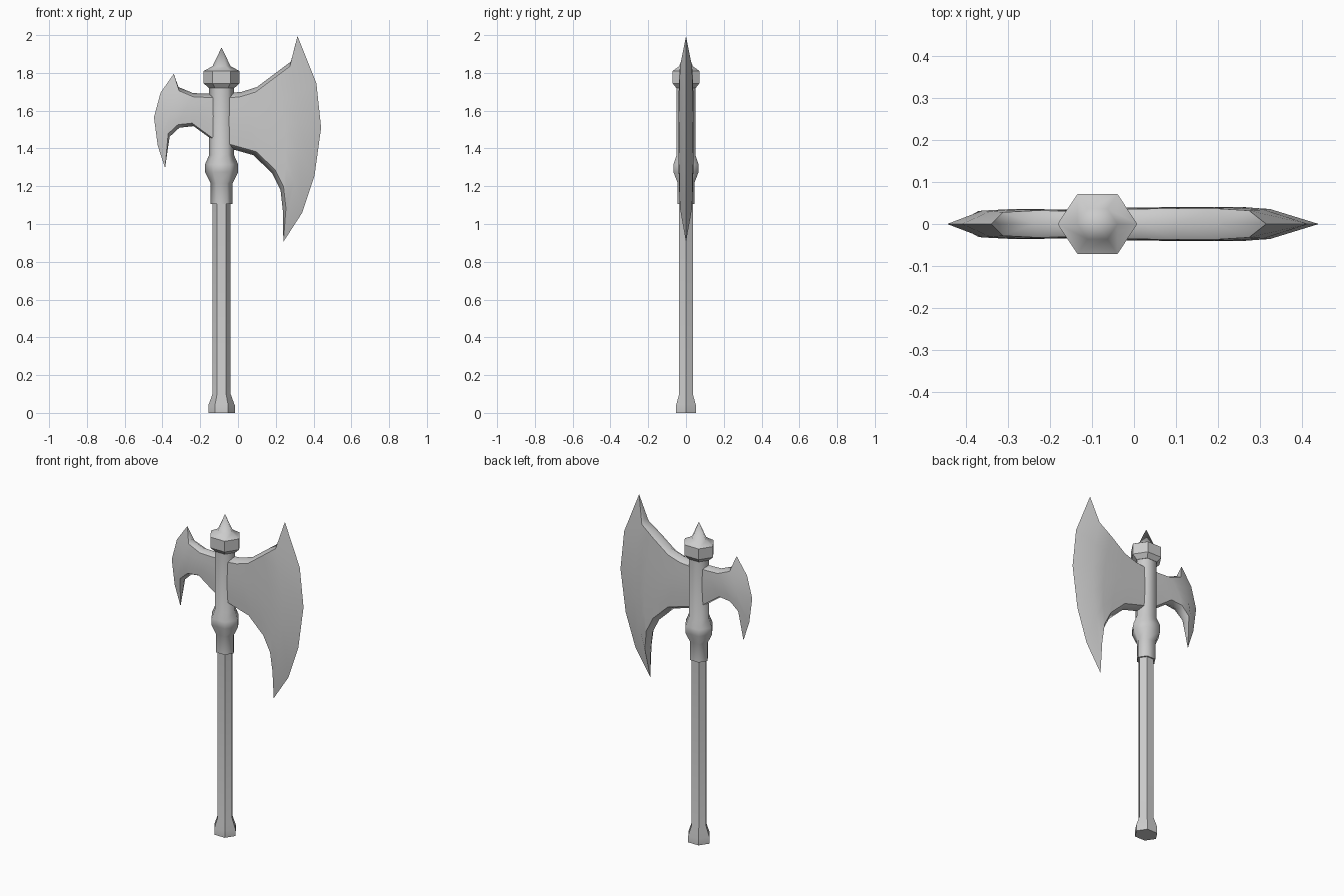
import bpy, bmesh, math
from mathutils import Vector

if "Cube" in bpy.data.objects:
    bpy.data.objects.remove(bpy.data.objects["Cube"], do_unlink=True)

AXIS = -0.087      # x of the shaft
SQUASH = 0.87      # the hexagonal section is flattened front to back

steel = bpy.data.materials.new("plain_grey")
steel.use_nodes = True
steel.diffuse_color = (0.6, 0.6, 0.6, 1)
steel.node_tree.nodes["Principled BSDF"].inputs["Base Color"].default_value = (0.6, 0.6, 0.6, 1)


def finish(name, bm):
    mesh = bpy.data.meshes.new(name)
    bm.to_mesh(mesh)
    bm.free()
    mesh.materials.append(steel)
    obj = bpy.data.objects.new(name, mesh)
    bpy.context.collection.objects.link(obj)
    return obj


def hex_turned(name, profile, smooth_angle):
    """Six-sided part from (radius, height) pairs, bottom to top."""
    bm = bmesh.new()
    rings = []
    for r, z in profile:
        rings.append([bm.verts.new((AXIS + r * math.cos(k * math.pi / 3),
                                    SQUASH * r * math.sin(k * math.pi / 3), z)) for k in range(6)])
    for low, high in zip(rings, rings[1:]):
        for k in range(6):
            n = (k + 1) % 6
            bm.faces.new((low[k], low[n], high[n], high[k]))
    bm.faces.new(rings[0][::-1])
    bm.faces.new(rings[-1])
    bmesh.ops.remove_doubles(bm, verts=bm.verts, dist=0.0005)
    for f in bm.faces:
        f.smooth = True
    for e in bm.edges:
        e.smooth = e.calc_face_angle(0) < math.radians(smooth_angle)
    finish(name, bm)


def blade(name, top, bottom, cutting, top_in, bottom_in, thick, bulge):
    """Ridged rims run along top and bottom; the faces taper to the cutting edge."""
    n = len(cutting) - 2
    stations = []
    for i, (t, b, y) in enumerate(zip(top, bottom, thick)):
        t, b = Vector(t), Vector(b)
        tf, bf = t + Vector(top_in), b + Vector(bottom_in)
        row = [(t.x, 0, t.y), (tf.x, y, tf.y)]
        for k in range(1, n + 1):
            s = k / (n + 1)
            p = tf.lerp(bf, s)
            swell = bulge * 4 * s * (1 - s) * (i / (len(top) - 1)) ** 2
            row.append((p.x + swell, y + 0.004 * math.sin(math.pi * s), p.y))
        stations.append(row + [(bf.x, y, bf.y), (b.x, 0, b.y)])
    edge = [cutting[0]] + list(cutting) + [cutting[-1]]
    stations.append([(x, 0, z) for x, z in edge])

    bm = bmesh.new()
    for side in (1, -1):
        grid = [[bm.verts.new((x, side * y, z)) for x, y, z in row] for row in stations]
        for a, b in zip(grid, grid[1:]):
            for k in range(len(a) - 1):
                bm.faces.new((a[k], a[k + 1], b[k + 1], b[k]))
    bmesh.ops.remove_doubles(bm, verts=bm.verts, dist=0.0005)
    bmesh.ops.holes_fill(bm, edges=[e for e in bm.edges if e.is_boundary], sides=0)
    bmesh.ops.recalc_face_normals(bm, faces=bm.faces)
    # Keep rim borders and the cutting edge crisp, the rim crest soft
    for f in bm.faces:
        f.smooth = True
    for e in bm.edges:
        rim = all(abs(f.normal.y) < 0.8 for f in e.link_faces)
        e.smooth = rim or e.calc_face_angle(0) < 0.4
    finish(name, bm)


# Shaft, collar and cap
hex_turned("shaft", [(0.07, 0), (0.07, 0.04), (0.048, 0.1), (0.048, 1.13)], 40)
hex_turned("collar", [(0.058, 1.105), (0.058, 1.215), (0.088, 1.275), (0.088, 1.315),
                      (0.066, 1.365), (0.066, 1.74)], 70)
hex_turned("cap", [(0.068, 1.72), (0.095, 1.745), (0.095, 1.81)], 30)
hex_turned("cap_spike", [(0.095, 1.81), (0.048, 1.835), (0, 1.935)], 70)

# Large blade on the model's left
blade("large_blade",
      top=[(-0.08, 1.69), (0.02, 1.70), (0.10, 1.725), (0.20, 1.80), (0.28, 1.86)],
      bottom=[(-0.08, 1.41), (0.08, 1.365), (0.18, 1.27), (0.225, 1.18), (0.238, 1.065)],
      cutting=[(0.315, 1.995), (0.415, 1.745), (0.44, 1.51), (0.405, 1.255), (0.34, 1.06), (0.24, 0.905)],
      top_in=(-0.006, -0.026), bottom_in=(0.016, 0.018),
      thick=[0.034, 0.036, 0.037, 0.037, 0.032], bulge=0.06)

# Small hooked blade on the model's right
blade("small_blade",
      top=[(-0.08, 1.69), (-0.16, 1.69), (-0.238, 1.693), (-0.315, 1.725)],
      bottom=[(-0.08, 1.405), (-0.235, 1.518), (-0.31, 1.51), (-0.362, 1.462)],
      cutting=[(-0.34, 1.795), (-0.41, 1.695), (-0.445, 1.565), (-0.425, 1.415), (-0.386, 1.296)],
      top_in=(0.003, -0.02), bottom_in=(-0.008, 0.016),
      thick=[0.028, 0.031, 0.032, 0.028], bulge=-0.02)
